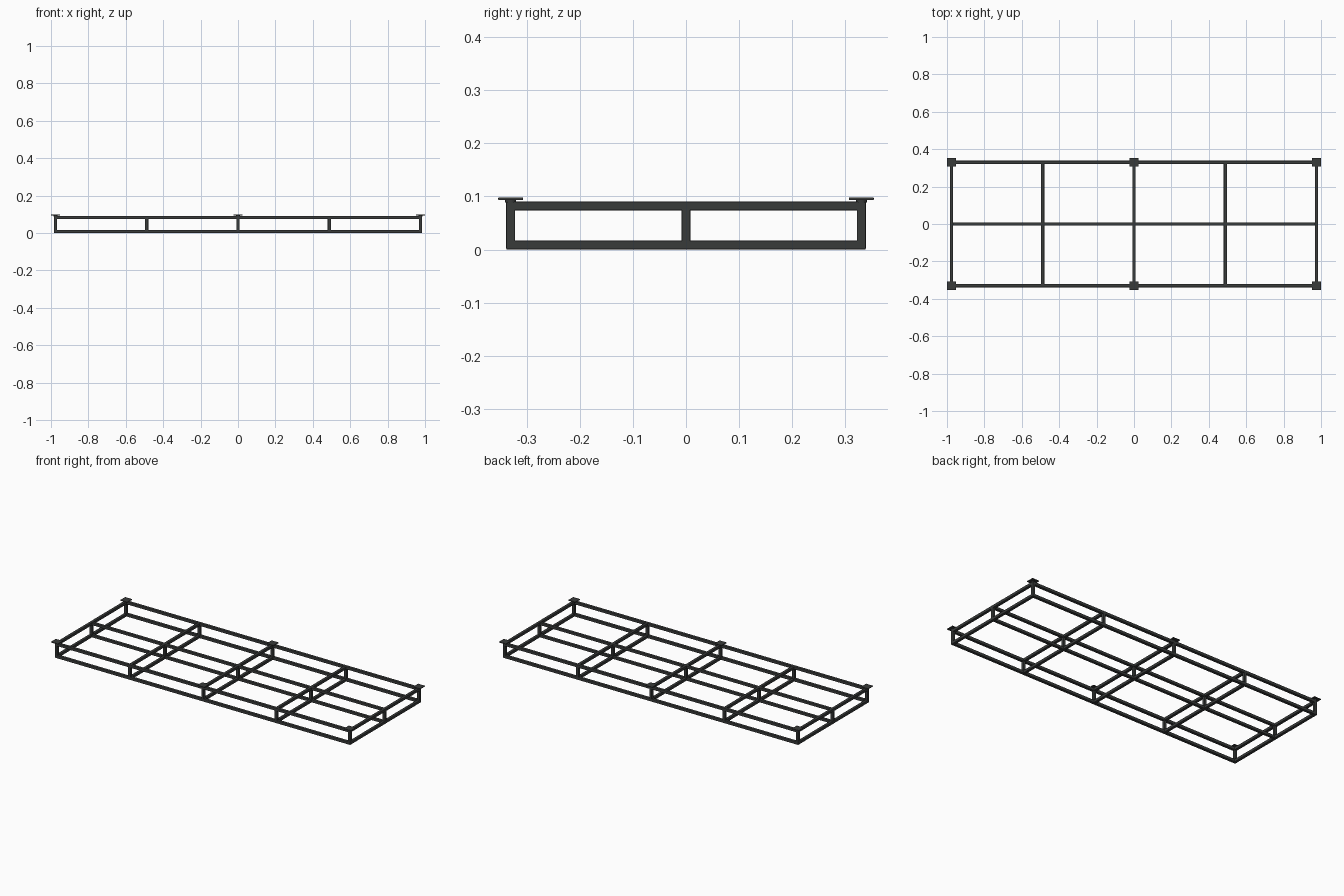
import bpy

if "Cube" in bpy.data.objects:
    bpy.data.objects.remove(bpy.data.objects["Cube"])

XS = [-0.976, -0.488, 0.0, 0.488, 0.976]
YS = [-0.33, 0.0, 0.33]
T = 0.017                      # tube thickness
Z_LOW, Z_HIGH = T / 2, 0.082   # tube centre heights

steel = bpy.data.materials.new("dark_steel")
steel.diffuse_color = (0.04, 0.043, 0.042, 1)
steel.use_nodes = True
steel.node_tree.nodes["Principled BSDF"].inputs["Base Color"].default_value = steel.diffuse_color


def box(name, loc, size, bevel=0.0):
    bpy.ops.mesh.primitive_cube_add(size=1, location=loc)
    ob = bpy.context.object
    ob.name = name
    ob.scale = size
    bpy.ops.object.transform_apply(location=False, rotation=False, scale=True)
    ob.data.materials.append(steel)
    if bevel:
        m = ob.modifiers.new("edge", 'BEVEL')
        m.width = bevel
        m.segments = 2
    return ob


# Two levels of long rails and cross bars
for level, z in (("lower", Z_LOW), ("upper", Z_HIGH)):
    for y in YS:
        length = 2 * XS[-1] + (T if y else -T)
        box(level + "_long_rail", (0, y, z), (length, T, T - 0.001 * (y == 0)), 0.002)
    for x in XS:
        end = abs(x) == XS[-1]
        width = 2 * YS[-1] + (T if end else -T)
        box(level + "_cross_bar", (x, 0, z), (T, width, T - 0.0005), 0.002)

# Posts at every crossing
for x in XS:
    for y in YS:
        box("post", (x, y, (Z_LOW + Z_HIGH) / 2), (T, T, Z_HIGH - Z_LOW), 0.002)

# Mounting pads on the ends and middle
for x in XS[::2]:
    for y in YS[::2]:
        bpy.ops.mesh.primitive_cylinder_add(vertices=24, radius=0.0105, depth=0.008,
                                            location=(x, y, 0.092))
        neck = bpy.context.object
        neck.name = "pad_neck"
        neck.data.materials.append(steel)
        box("pad_plate", (x, y, 0.0955), (0.047, 0.047, 0.005), 0.0015)
